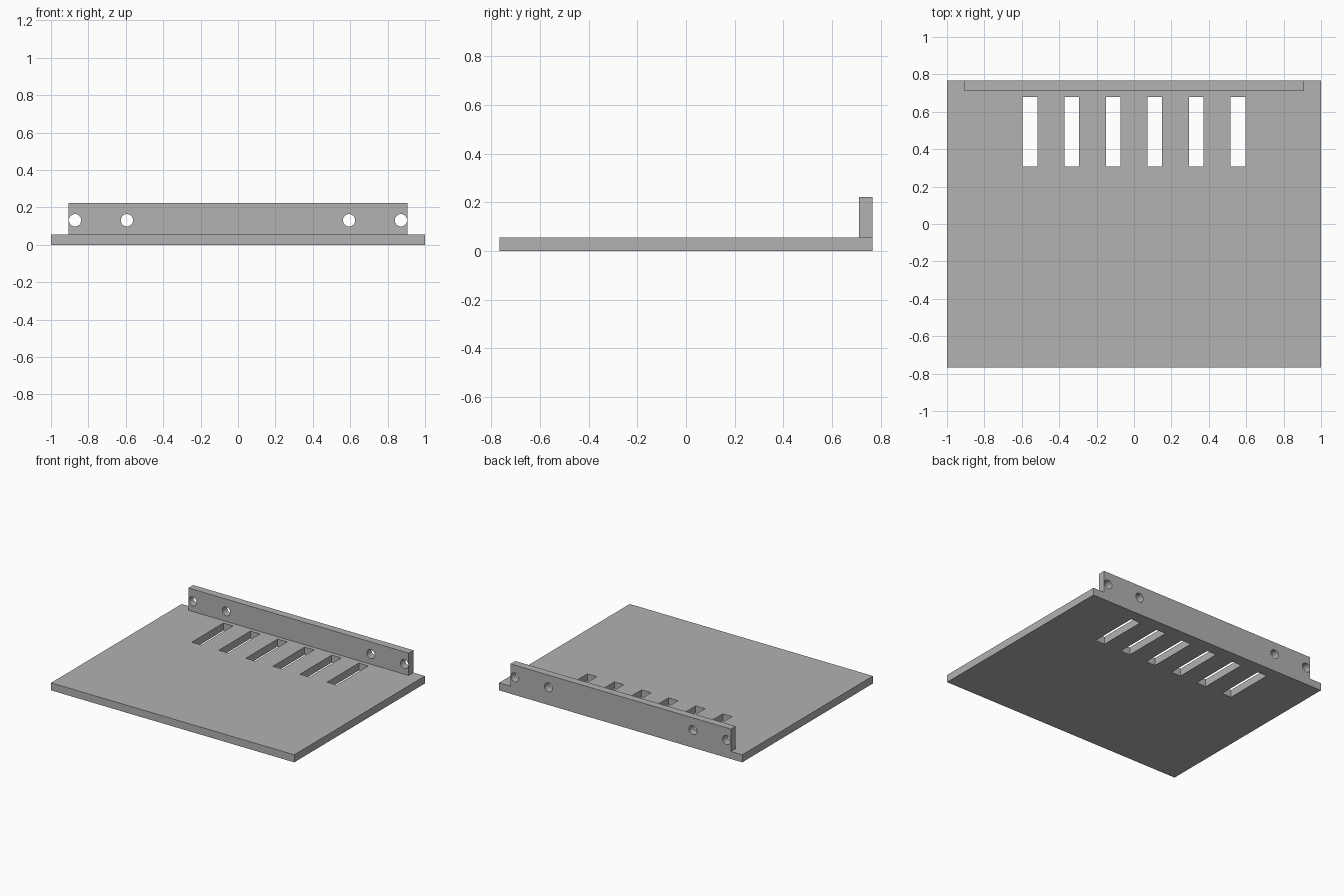
import bpy
import bmesh
from math import radians
from mathutils import Matrix, Vector

cube = bpy.data.objects.get("Cube")
if cube:
    bpy.data.objects.remove(cube, do_unlink=True)

grey = bpy.data.materials.new("plain grey")
grey.use_nodes = True
grey.diffuse_color = (0.445, 0.445, 0.445, 1)
grey.node_tree.nodes["Principled BSDF"].inputs["Base Color"].default_value = grey.diffuse_color

DEPTH = 0.767       # half depth of the plate
THICK = 0.056
HEIGHT = 0.222
FLANGE = 0.906      # half width of the upright flange


def add_box(bm, low, high):
    low, high = Vector(low), Vector(high)
    matrix = Matrix.Translation((low + high) / 2) @ Matrix.Diagonal((high - low).to_4d())
    matrix[3][3] = 1
    bmesh.ops.create_cube(bm, size=1, matrix=matrix)


def add_hole(bm, x, z, radius):
    matrix = Matrix.Translation((x, DEPTH, z)) @ Matrix.Rotation(radians(90), 4, "X")
    bmesh.ops.create_cone(bm, cap_ends=True, segments=32, radius1=radius,
                          radius2=radius, depth=0.4, matrix=matrix)


def make_object(name, bm):
    mesh = bpy.data.meshes.new(name)
    bm.to_mesh(mesh)
    bm.free()
    mesh.materials.append(grey)
    obj = bpy.data.objects.new(name, mesh)
    bpy.context.collection.objects.link(obj)
    return obj


def combine(target, helper, operation):
    helper.hide_render = True
    mod = target.modifiers.new(operation.lower(), "BOOLEAN")
    mod.operation = operation
    mod.solver = "EXACT"
    mod.object = helper
    bpy.context.view_layer.objects.active = target
    bpy.ops.object.modifier_apply(modifier=mod.name)
    bpy.data.objects.remove(helper, do_unlink=True)


# Base plate
bm = bmesh.new()
add_box(bm, (-1, -DEPTH, 0), (1, DEPTH, THICK))
panel = make_object("slotted_panel", bm)

# Upright flange, flush with the back edge and merged into the plate
bm = bmesh.new()
add_box(bm, (-FLANGE, DEPTH - THICK, THICK / 2), (FLANGE, DEPTH, HEIGHT))
combine(panel, make_object("flange", bm), "UNION")

# Row of ventilation slots and mirrored pairs of screw holes
bm = bmesh.new()
for i in range(6):
    x = (i - 2.5) * 0.2225
    add_box(bm, (x - 0.039, 0.307, -0.1), (x + 0.039, 0.68, 0.1))
for side in (-1, 1):
    for x in (0.594, 0.871):
        add_hole(bm, side * x, 0.131, 0.033)
combine(panel, make_object("cutters", bm), "DIFFERENCE")

# Smooth hole walls, crisp edges elsewhere
bpy.ops.object.select_all(action="DESELECT")
panel.select_set(True)
bpy.context.view_layer.objects.active = panel
bpy.ops.object.shade_smooth_by_angle(angle=radians(30))
